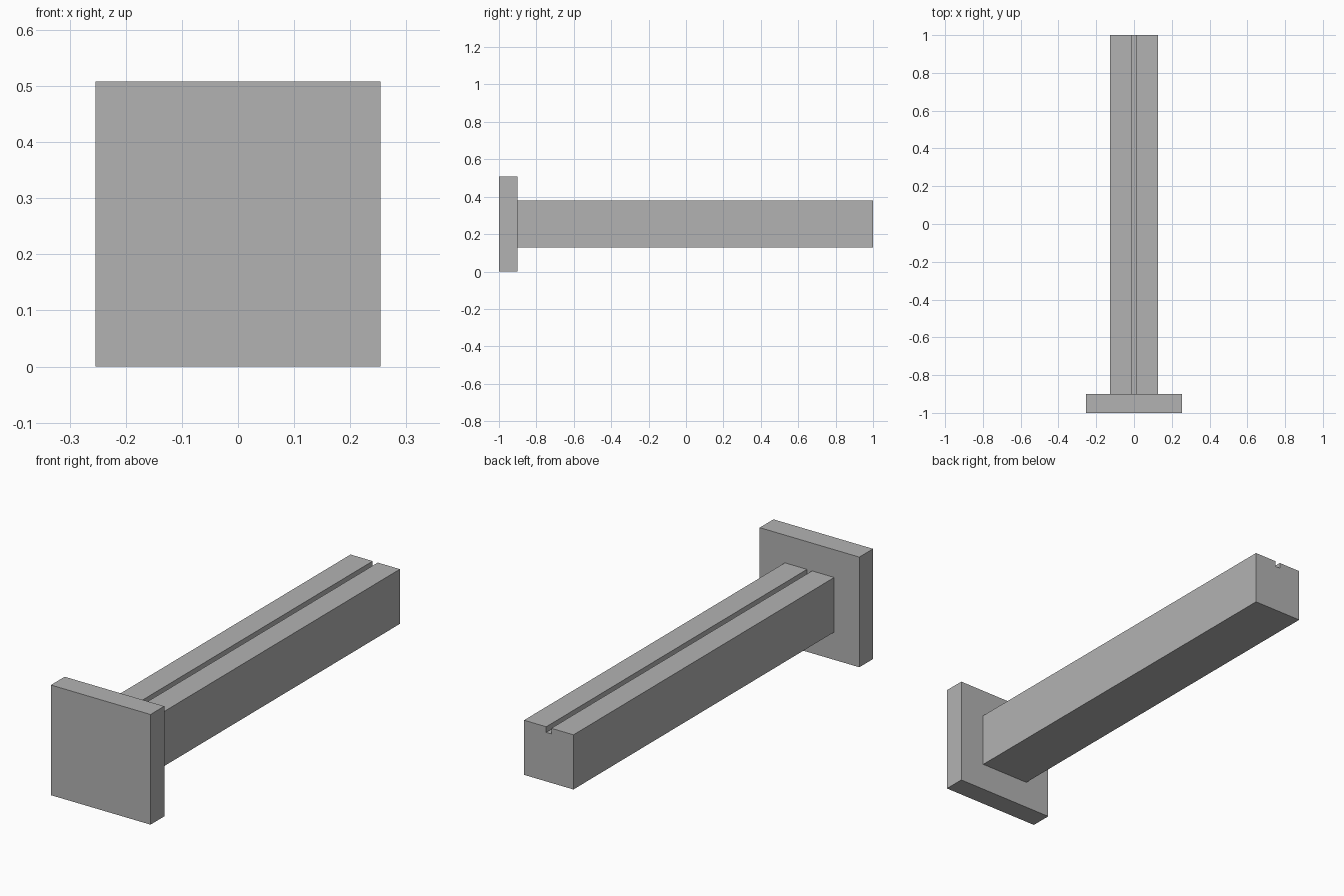
import bpy
import bmesh

if "Cube" in bpy.data.objects:
    bpy.data.objects.remove(bpy.data.objects["Cube"])

grey = bpy.data.materials.new("plain grey")
grey.diffuse_color = (0.45, 0.45, 0.45, 1)
grey.use_nodes = True
grey.node_tree.nodes["Principled BSDF"].inputs["Base Color"].default_value = grey.diffuse_color

MID_Z = 0.254  # height of the shared centre line


def extrude_y(name, profile, y0, y1):
    """Extrude an (x, z) outline along y."""
    bm = bmesh.new()
    face = bm.faces.new([bm.verts.new((x, y0, MID_Z + z)) for x, z in profile])
    ext = bmesh.ops.extrude_face_region(bm, geom=[face])
    verts = [g for g in ext["geom"] if isinstance(g, bmesh.types.BMVert)]
    bmesh.ops.translate(bm, verts=verts, vec=(0, y1 - y0, 0))
    bmesh.ops.recalc_face_normals(bm, faces=bm.faces)
    mesh = bpy.data.meshes.new(name)
    bm.to_mesh(mesh)
    bm.free()
    mesh.materials.append(grey)
    obj = bpy.data.objects.new(name, mesh)
    bpy.context.collection.objects.link(obj)
    return obj


# Square end plate
p = 0.254
extrude_y("end_plate", [(-p, -p), (p, -p), (p, p), (-p, p)], -1.0, -0.9)

# Square bar with a narrow groove along its top
b, g, depth = 0.126, 0.013, 0.026
extrude_y("grooved_bar",
          [(-b, -b), (b, -b), (b, b), (g, b), (g, b - depth),
           (-g, b - depth), (-g, b), (-b, b)], -0.9, 1.0)
